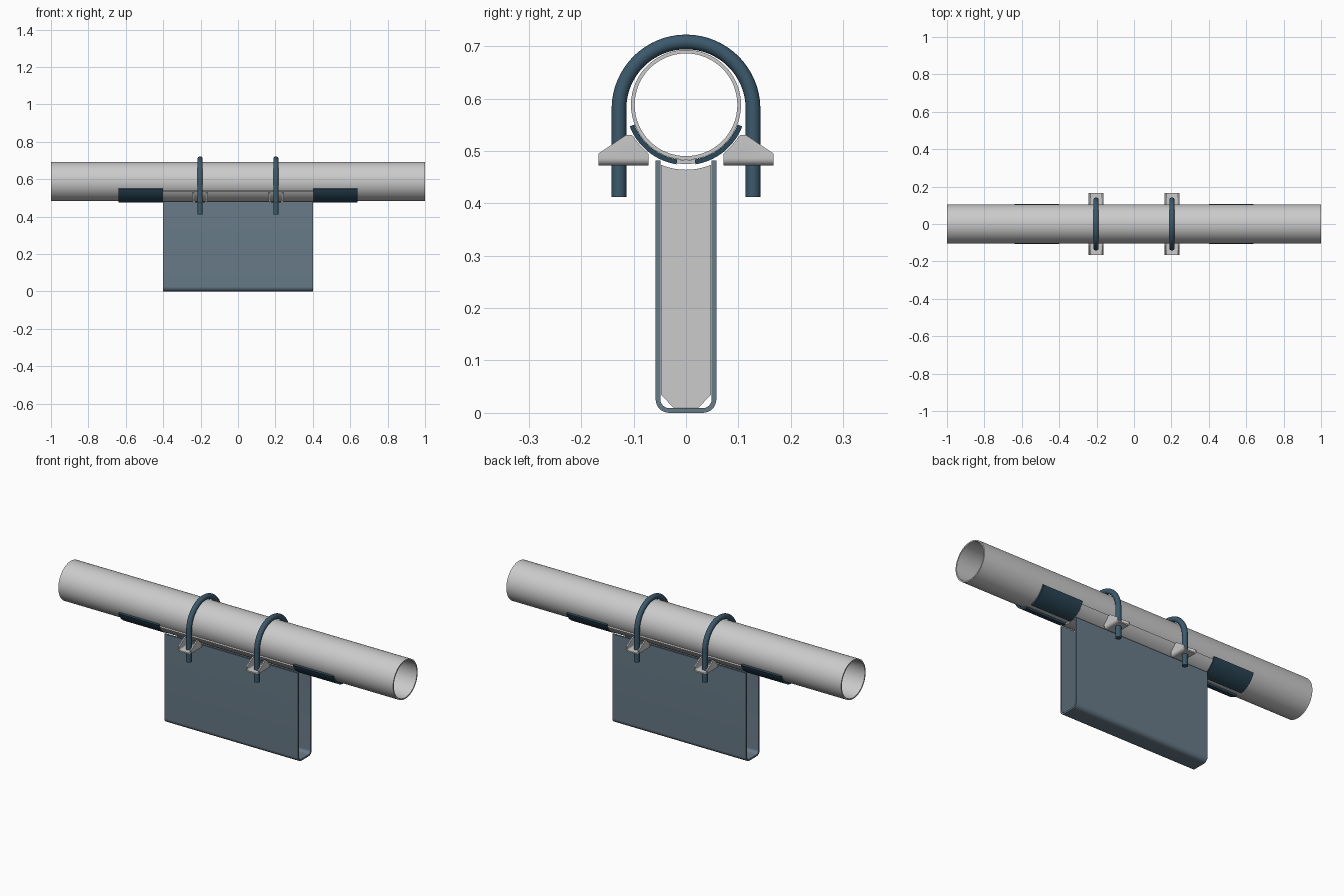
import bpy, bmesh
from math import sin, cos, pi, radians

if "Cube" in bpy.data.objects:
    bpy.data.objects.remove(bpy.data.objects["Cube"])

CZ = 0.588  # pipe axis height


def material(name, rgb):
    m = bpy.data.materials.new(name)
    m.diffuse_color = (*rgb, 1)
    m.use_nodes = True
    m.node_tree.nodes["Principled BSDF"].inputs["Base Color"].default_value = m.diffuse_color
    return m


STEEL = material("blue_grey_steel", (0.14, 0.20, 0.25))
BOLT = material("dark_blue_steel", (0.045, 0.10, 0.15))
PAD = material("dark_pad", (0.025, 0.065, 0.10))


def loft(name, loops, mat=None, cyclic=False):
    """Skin closed loops of points; cap both ends unless cyclic."""
    bm = bmesh.new()
    rings = [[bm.verts.new(p) for p in loop] for loop in loops]
    pairs = list(zip(rings, rings[1:] + rings[:1]))
    for a, b in pairs if cyclic else pairs[:-1]:
        n = len(a)
        for i in range(n):
            j = (i + 1) % n
            bm.faces.new((a[i], a[j], b[j], b[i]))
    if not cyclic:
        bm.faces.new(rings[0])
        bm.faces.new(rings[-1])
    bmesh.ops.recalc_face_normals(bm, faces=bm.faces)
    me = bpy.data.meshes.new(name)
    bm.to_mesh(me)
    bm.free()
    ob = bpy.data.objects.new(name, me)
    bpy.context.collection.objects.link(ob)
    if mat:
        me.materials.append(mat)
    return ob


def prism(name, profile, x0, x1, mat=None):
    return loft(name, [[(x, y, z) for y, z in profile] for x in (x0, x1)], mat)


def arc(cy, cz, r, a0, a1, n):
    """Arc in y/z; angle 0 points straight down, positive towards +y."""
    angs = [radians(a0 + (a1 - a0) * i / n) for i in range(n + 1)]
    return [(cy + r * sin(a), cz - r * cos(a)) for a in angs]


def curved_sheet(name, r0, r1, a0, a1, x0, x1, mat=None):
    prof = arc(0, CZ, r1, a0, a1, 24) + arc(0, CZ, r0, a1, a0, 24)
    prism(name, prof, x0, x1, mat)


# Hollow pipe
def ring(r, x):
    return [(x, y, z) for y, z in arc(0, CZ, r, 0, 360, 64)[:-1]]


loft("pipe", [ring(0.105, -1), ring(0.105, 1), ring(0.098, 1), ring(0.098, -1)],
     cyclic=True)

# Saddle on the shoe, and dark pads beyond each end
curved_sheet("saddle", 0.1055, 0.113, -62, 62, -0.4, 0.4)
for s in (-1, 1):
    for side in (-1, 1):
        curved_sheet("end_pad", 0.1055, 0.115, side * 9, side * 69,
                     s * 0.402, s * 0.64, PAD)


# U-shaped shoe channel
def channel_path(half, bottom, r):
    return ([(-half, 0.482)] + arc(-half + r, bottom + r, r, -90, 0, 8)
            + arc(half - r, bottom + r, r, 0, 90, 8) + [(half, 0.482)])


prism("shoe_channel", channel_path(0.058, 0, 0.026)
      + channel_path(0.049, 0.009, 0.017)[::-1], -0.4, 0.4, STEEL)

# Stiffener plates inside the channel
plate = ([(-0.048, 0.035), (-0.024, 0.01), (0.024, 0.01), (0.048, 0.035)]
         + arc(0, CZ, 0.124, 22.8, -22.8, 12))
for x in (-0.2, 0.2):
    prism("stiffener_plate", plate, x - 0.005, x + 0.005)


# U-bolts
def u_bolt(x):
    R, r, cz = 0.128, 0.014, 0.58
    path = [(-R, 0.412, 0)]
    for i in range(33):
        a = pi * i / 32
        path.append((-R * cos(a), cz + R * sin(a), a))
    path.append((R, 0.412, pi))
    loops = []
    for y, z, a in path:
        ny, nz = -cos(a), sin(a)
        loops.append([(x + r * sin(t), y + r * cos(t) * ny, z + r * cos(t) * nz)
                      for t in (2 * pi * k / 20 for k in range(20))])
    loft("u_bolt", loops, BOLT)


# Folded lugs: U section whose flange height follows the pipe, then slopes away
def lug(x, side):
    def section(half, bottom, r, top):
        return ([(-half, top)] + arc(-half + r, bottom + r, r, -90, 0, 5)
                + arc(half - r, bottom + r, r, 0, 90, 5) + [(half, top)])
    loops = []
    for y, top in ((0.072, 0.495), (0.088, 0.511), (0.103, 0.53),
                   (0.115, 0.53), (0.167, 0.495)):
        prof = (section(0.039, 0.472, 0.014, top)
                + section(0.032, 0.479, 0.007, top)[::-1])
        loops.append([(x + u, side * y, z) for u, z in prof])
    loft("bolt_lug", loops)


for x in (-0.203, 0.203):
    u_bolt(x)
    for side in (-1, 1):
        lug(x, side)

# Smooth round surfaces, keep sharp edges
bpy.ops.object.select_all(action='SELECT')
bpy.context.view_layer.objects.active = bpy.data.objects["pipe"]
bpy.ops.object.shade_smooth_by_angle(angle=radians(30))
